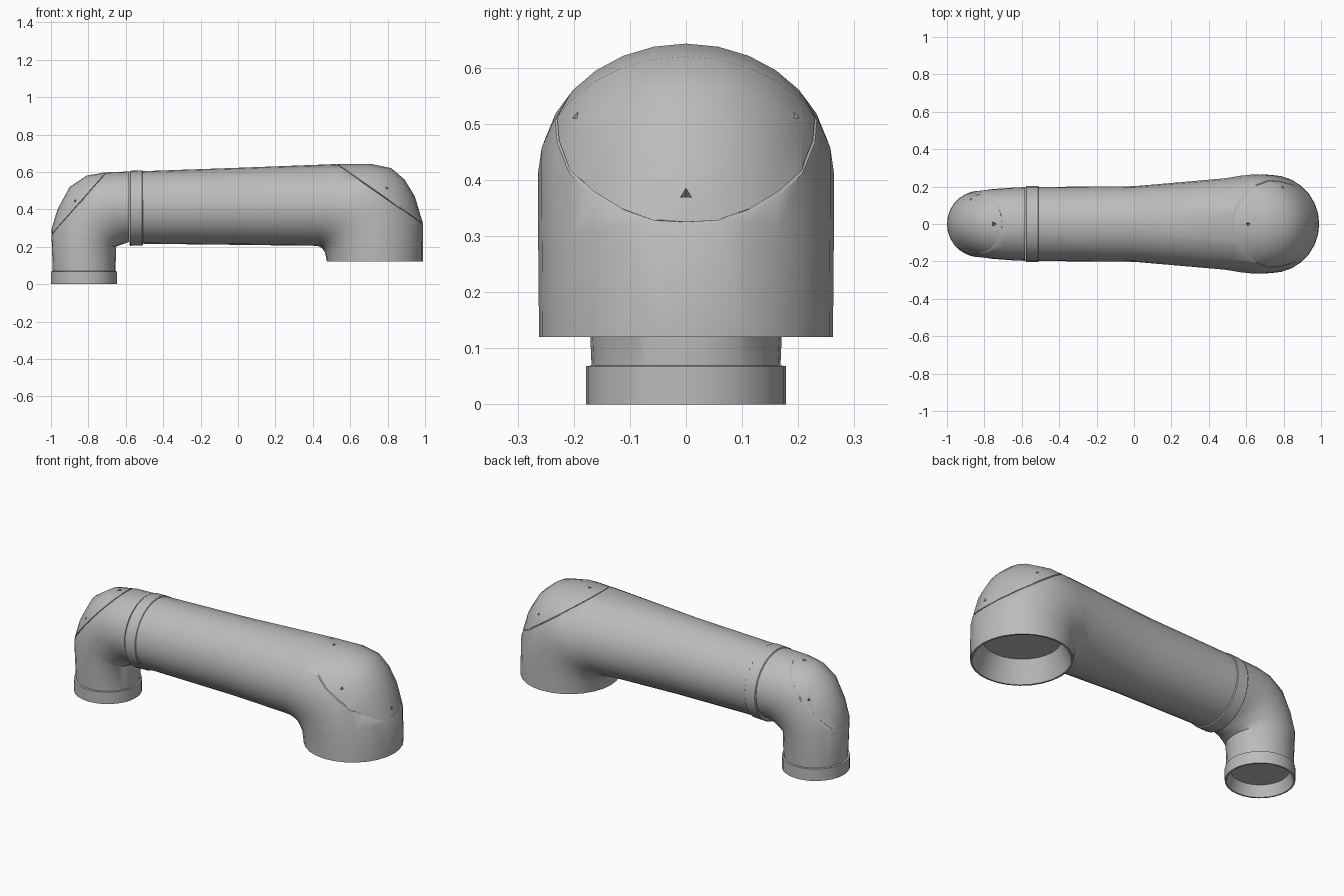
import bpy, bmesh, math
from mathutils import Vector

cube = bpy.data.objects.get("Cube")
if cube:
    bpy.data.objects.remove(cube, do_unlink=True)

SIDES = 28

grey = bpy.data.materials.new("light_grey")
grey.use_nodes = True
COLOUR = (0.5, 0.5, 0.5, 1)
grey.diffuse_color = COLOUR
grey.node_tree.nodes["Principled BSDF"].inputs["Base Color"].default_value = COLOUR


def ring(bm, inner, outer, half_width):
    """Ellipse spanning an inner and an outer point (x, z) of the bend."""
    a, b = Vector((inner[0], 0, inner[1])), Vector((outer[0], 0, outer[1]))
    mid, axis = (a + b) / 2, (b - a) / 2
    verts = []
    for i in range(SIDES):
        t = math.tau * i / SIDES
        verts.append(bm.verts.new(mid + axis * math.cos(t) + Vector((0, half_width * math.sin(t), 0))))
    return verts


def groove(bm, point, normal, width=0.003, depth=0.006):
    """Cut a thin seam where a plane crosses the shell."""
    point, normal = Vector(point), Vector(normal).normalized()
    for offset in (-width, width, 0):
        cut = bmesh.ops.bisect_plane(bm, geom=bm.verts[:] + bm.edges[:] + bm.faces[:], dist=1e-5,
                                     plane_co=point + normal * offset, plane_no=normal)
    seam = [g for g in cut["geom_cut"] if isinstance(g, bmesh.types.BMVert)]
    centre = sum((v.co for v in seam), Vector()) / len(seam)
    for v in seam:
        v.co += (centre - v.co).normalized() * depth


def loft(name, sections, seam=None):
    """Skin a row of rings, cap both ends and shade it."""
    bm = bmesh.new()
    rings = [ring(bm, *s) for s in sections]
    for r0, r1 in zip(rings, rings[1:]):
        for i in range(SIDES):
            j = (i + 1) % SIDES
            bm.faces.new((r0[i], r0[j], r1[j], r1[i]))
    bm.faces.new(rings[0])
    bm.faces.new(rings[-1][::-1])
    bmesh.ops.recalc_face_normals(bm, faces=bm.faces)
    if seam:
        groove(bm, *seam)
    mesh = bpy.data.meshes.new(name)
    bm.to_mesh(mesh)
    bm.free()
    mesh.materials.append(grey)
    obj = bpy.data.objects.new(name, mesh)
    bpy.context.collection.objects.link(obj)
    return obj


def notch(obj, point, centre, size):
    """Carve a small three-sided dart into the shell."""
    point = Vector(point)
    bpy.ops.mesh.primitive_cone_add(vertices=3, radius1=0.005, radius2=size, depth=0.08, location=point)
    cutter = bpy.context.object
    cutter.rotation_euler = (point - Vector(centre)).to_track_quat('Z', 'Y').to_euler()
    cutter.hide_render = True
    mod = obj.modifiers.new("notch", 'BOOLEAN')
    mod.operation, mod.solver, mod.object = 'DIFFERENCE', 'EXACT', cutter
    bpy.context.view_layer.update()
    cut = bpy.data.meshes.new_from_object(obj.evaluated_get(bpy.context.evaluated_depsgraph_get()))
    obj.modifiers.clear()
    obj.data = cut
    cutter_mesh = cutter.data
    bpy.data.objects.remove(cutter)
    bpy.data.meshes.remove(cutter_mesh)


# Long arm flaring into the large elbow, with a recessed socket
arm = loft("arm_and_large_elbow", [
    ((0.53, 0.24), (0.93, 0.24), 0.20),
    ((0.485, 0.12), (0.98, 0.12), 0.253),
    ((0.475, 0.12), (0.99, 0.12), 0.262),
    ((0.465, 0.17), (0.988, 0.33), 0.263),
    ((0.455, 0.185), (0.945, 0.47), 0.264),
    ((0.445, 0.195), (0.89, 0.56), 0.264),
    ((0.435, 0.2), (0.82, 0.62), 0.264),
    ((0.43, 0.203), (0.71, 0.643), 0.258),
    ((0.42, 0.205), (0.55, 0.643), 0.244),
    ((0, 0.21), (0, 0.622), 0.202),
    ((-0.51, 0.216), (-0.51, 0.604), 0.198),
], seam=((0.53, 0, 0.64), (0.32, 0, 0.46)))

# Joint band between the arm and the small elbow
loft("joint_band", [
    ((-0.508, 0.212), (-0.508, 0.602), 0.197),
    ((-0.512, 0.207), (-0.512, 0.608), 0.202),
    ((-0.576, 0.205), (-0.576, 0.606), 0.202),
    ((-0.58, 0.21), (-0.58, 0.602), 0.197),
])

# Small elbow
wrist = loft("small_elbow", [
    ((-0.655, 0.06), (-0.99, 0.06), 0.168),
    ((-0.652, 0.2), (-0.998, 0.29), 0.176),
    ((-0.635, 0.207), (-0.965, 0.4), 0.18),
    ((-0.62, 0.212), (-0.9, 0.52), 0.186),
    ((-0.605, 0.217), (-0.81, 0.58), 0.19),
    ((-0.595, 0.222), (-0.71, 0.598), 0.194),
    ((-0.582, 0.226), (-0.582, 0.602), 0.197),
], seam=((-1, 0, 0.26), (-0.34, 0, 0.3)))

# Foot collar with a recessed socket
foot = loft("foot_collar", [
    ((-0.69, 0.1), (-0.957, 0.1), 0.135),
    ((-0.655, 0), (-0.992, 0), 0.17),
    ((-0.647, 0), (-1, 0), 0.178),
    ((-0.647, 0.068), (-1, 0.068), 0.178),
    ((-0.66, 0.07), (-0.987, 0.07), 0.165),
    ((-0.69, 0.11), (-0.957, 0.11), 0.135),
])

# Fastener notches around both elbow caps
for side in (-1, 1):
    notch(arm, (0.8, side * 0.205, 0.52), (0.7, 0, 0.38), 0.018)
    notch(wrist, (-0.88, side * 0.145, 0.455), (-0.78, 0, 0.35), 0.018)
notch(arm, (0.975, 0, 0.375), (0.7, 0, 0.3), 0.018)
notch(arm, (0.61, 0, 0.645), (0.61, 0, 0.4), 0.02)
notch(wrist, (-0.75, 0, 0.595), (-0.72, 0, 0.4), 0.025)

# Smooth shading with crisp seams
bpy.ops.object.select_all(action='DESELECT')
for obj in bpy.context.collection.objects:
    if obj.type == 'MESH' and grey.name in obj.data.materials:
        obj.select_set(True)
        bpy.context.view_layer.objects.active = obj
bpy.ops.object.shade_smooth_by_angle(angle=math.radians(35))
